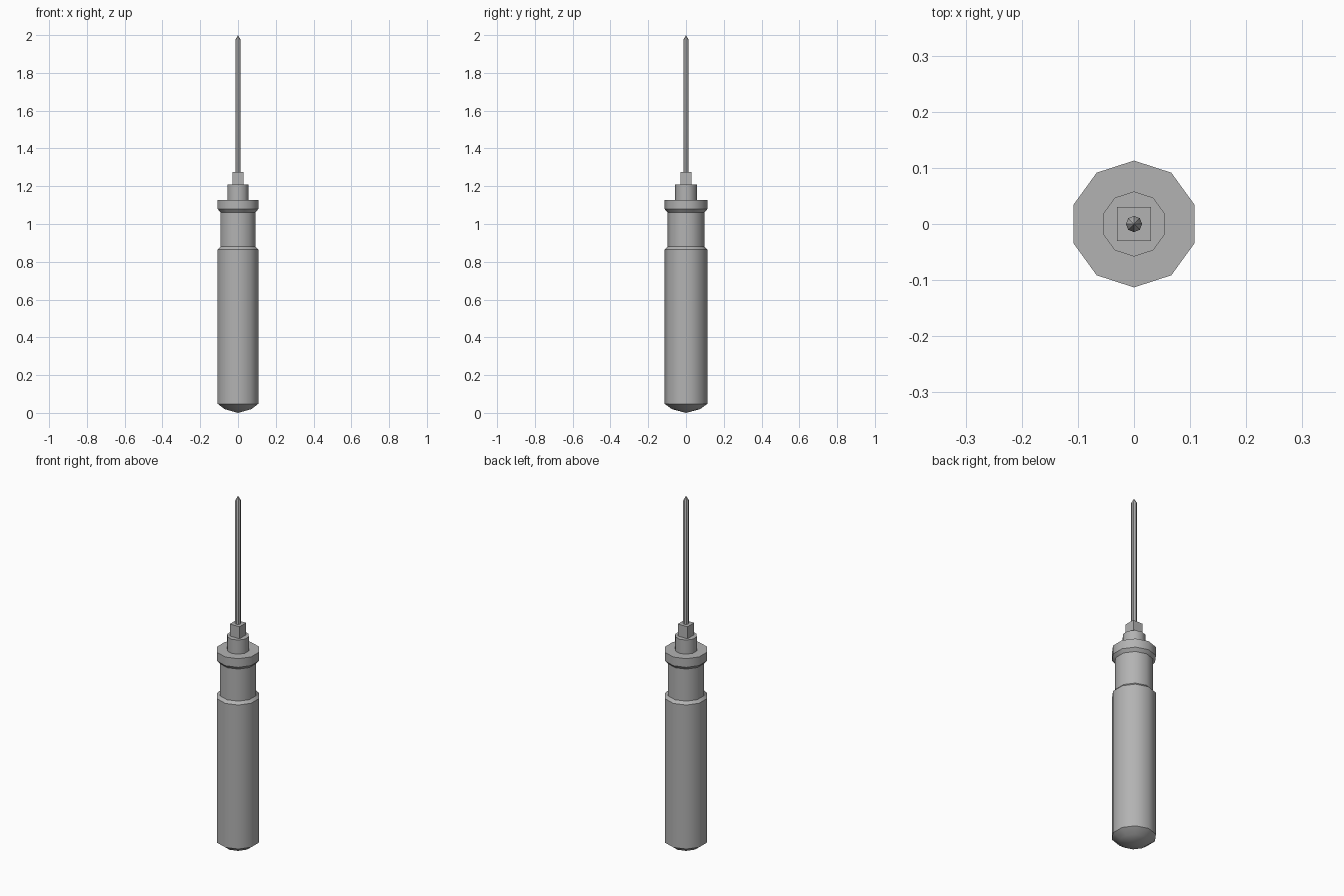
import bpy, bmesh
from math import cos, sin, pi, radians, sqrt

if "Cube" in bpy.data.objects:
    bpy.data.objects.remove(bpy.data.objects["Cube"])

grey = bpy.data.materials.new("dark_grey")
grey.diffuse_color = (0.45, 0.45, 0.45, 1)
grey.use_nodes = True
grey.node_tree.nodes["Principled BSDF"].inputs["Base Color"].default_value = grey.diffuse_color


def lathe(name, profile, sides, start=pi / 2):
    """Revolve (radius, z) points around z; radius 0 makes a pole, open ends are capped."""
    bm = bmesh.new()
    rings = []
    for r, z in profile:
        n = 1 if r == 0 else sides
        rings.append([bm.verts.new((r * cos(start + 2 * pi * i / sides),
                                    r * sin(start + 2 * pi * i / sides), z)) for i in range(n)])
    for a, b in zip(rings, rings[1:]):
        for i in range(sides):
            j = (i + 1) % sides
            quad = [a[i % len(a)], a[j % len(a)], b[j % len(b)], b[i % len(b)]]
            bm.faces.new(list(dict.fromkeys(quad)))
    for ring in (rings[0], rings[-1]):
        if len(ring) > 1:
            bm.faces.new(ring)
    bmesh.ops.recalc_face_normals(bm, faces=bm.faces)
    mesh = bpy.data.meshes.new(name)
    bm.to_mesh(mesh)
    bm.free()
    mesh.materials.append(grey)
    obj = bpy.data.objects.new(name, mesh)
    bpy.context.collection.objects.link(obj)
    bpy.ops.object.select_all(action='DESELECT')
    obj.select_set(True)
    bpy.context.view_layer.objects.active = obj
    bpy.ops.object.shade_smooth_by_angle(angle=radians(37))
    return obj


# Ten-sided grip with domed butt, narrow neck and collar
lathe("handle", [(0, 0), (0.075, 0.02), (0.113, 0.048), (0.113, 0.865), (0.098, 0.88),
                 (0.098, 1.062), (0.113, 1.079), (0.113, 1.128)], 10)

# Stepped ferrule above the collar
lathe("ferrule", [(0.058, 1.12), (0.058, 1.208)], 10)

# Square bolster that holds the shaft
lathe("bolster", [(0.03 * sqrt(2), 1.2), (0.03 * sqrt(2), 1.276)], 4, pi / 4)

# Thin eight-sided shaft with a pointed tip
lathe("shaft", [(0.0145, 1.27), (0.0145, 1.975), (0, 2.0)], 8)
